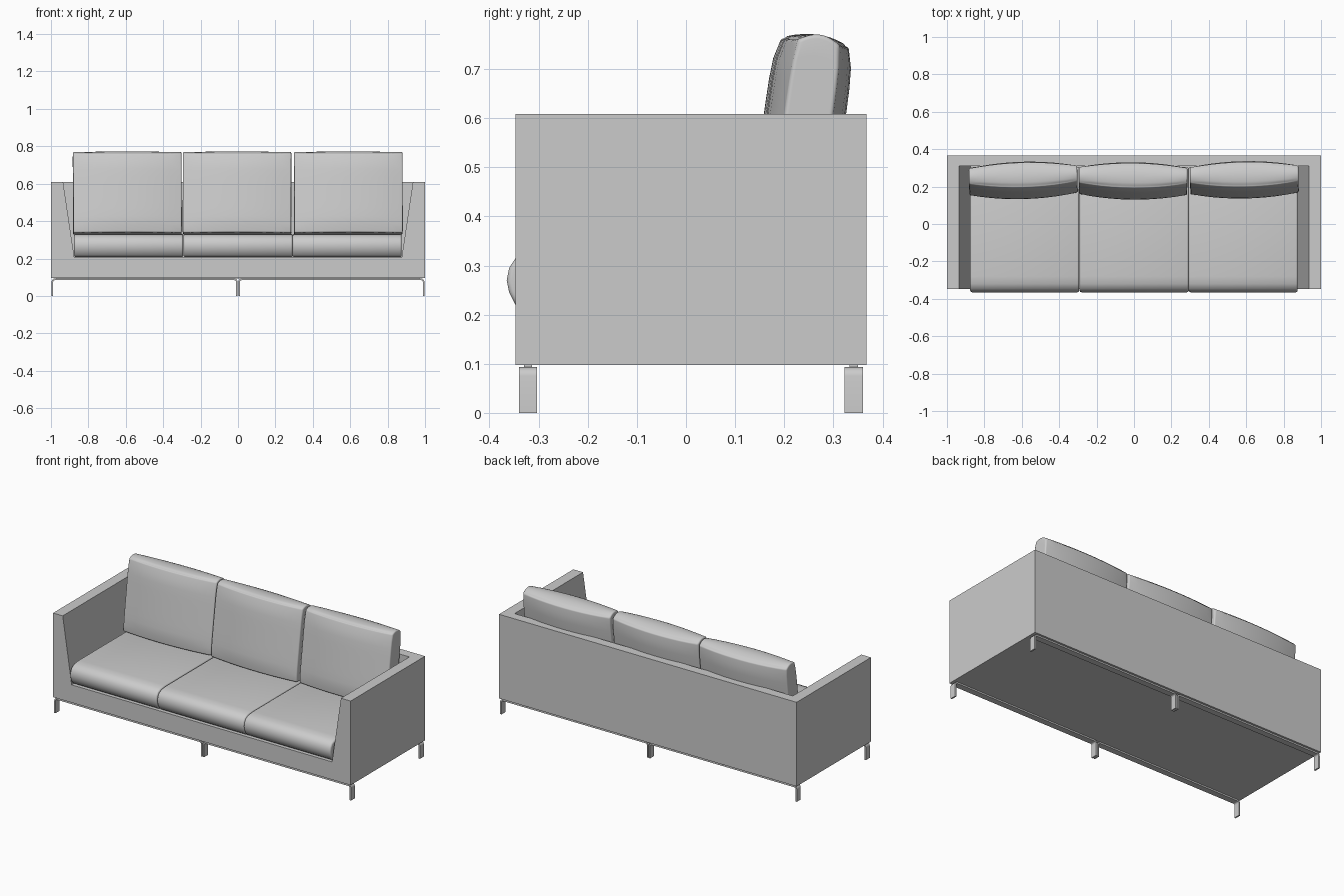
import bpy, bmesh, math
from mathutils import Matrix

if "Cube" in bpy.data.objects:
    bpy.data.objects.remove(bpy.data.objects["Cube"])


def finish(name, bm, smooth=None):
    bmesh.ops.recalc_face_normals(bm, faces=bm.faces)
    me = bpy.data.meshes.new(name)
    bm.to_mesh(me)
    bm.free()
    ob = bpy.data.objects.new(name, me)
    bpy.context.collection.objects.link(ob)
    if smooth:
        bpy.ops.object.select_all(action='DESELECT')
        ob.select_set(True)
        bpy.context.view_layer.objects.active = ob
        bpy.ops.object.shade_smooth_by_angle(angle=math.radians(smooth))
    return ob


def prism(points, vec):
    """Closed 3D outline extruded along vec."""
    bm = bmesh.new()
    face = bm.faces.new([bm.verts.new(p) for p in points])
    ext = bmesh.ops.extrude_face_region(bm, geom=[face], use_keep_orig=True)
    verts = [g for g in ext['geom'] if isinstance(g, bmesh.types.BMVert)]
    bmesh.ops.translate(bm, verts=verts, vec=vec)
    bmesh.ops.recalc_face_normals(bm, faces=bm.faces)
    return bm


def round_edges(bm, width, segments, angle):
    edges = [e for e in bm.edges if e.calc_face_angle(0) > math.radians(angle)]
    bmesh.ops.bevel(bm, geom=edges, offset=width, segments=segments,
                    profile=0.5, affect='EDGES', clamp_overlap=True)


# Upholstered shell: box with a tapered seat well
F, B, IN = -0.347, 0.367, 0.31
LOW, DECK, TOP = 0.097, 0.205, 0.608
body = finish("sofa_shell", prism(
    [(-1, F, LOW), (1, F, LOW), (1, F, TOP), (-1, F, TOP)], (0, B - F, 0)))
s = (0.935 - 0.875) / (TOP - DECK)
xt = 0.935 + 0.1 * s
well = finish("well_cutter", prism(
    [(-0.875, F - 0.1, DECK), (0.875, F - 0.1, DECK),
     (xt, F - 0.1, TOP + 0.1), (-xt, F - 0.1, TOP + 0.1)], (0, IN - F + 0.1, 0)))
mod = body.modifiers.new("seat_well", 'BOOLEAN')
mod.operation, mod.object, mod.solver = 'DIFFERENCE', well, 'EXACT'
bpy.context.view_layer.objects.active = body
bpy.ops.object.modifier_apply(modifier=mod.name)
bpy.data.objects.remove(well)

# Seat cushions: rounded front profile
seat = [(0.305, 0.207), (-0.33, 0.207), (-0.347, 0.22), (-0.36, 0.245),
        (-0.365, 0.27), (-0.36, 0.295), (-0.347, 0.315), (-0.32, 0.328),
        (-0.28, 0.332), (0.305, 0.332)]
for i, x in enumerate((-0.876, -0.291, 0.292)):
    bm = prism([(x, y, z) for y, z in seat], (0.583, 0, 0))
    round_edges(bm, 0.01, 3, 60)
    finish(f"seat_cushion_{i + 1}", bm, 50)


# Back cushions: leaning pillows, thickest in the middle
def back_cushion(name, x, y, turn):
    bm = bmesh.new()
    bmesh.ops.create_cube(bm, size=2)
    bmesh.ops.subdivide_edges(bm, edges=bm.edges, cuts=9, use_grid_fill=True)
    round_list = [e for e in bm.edges if e.calc_face_angle(0) > 1]
    for v in bm.verts:
        u, t, w = v.co
        half = (0.05 + 0.03 * (1 - u * u)) * (1 - 0.15 * abs(w) ** 6)
        crown = 0.016 * (1 - t * t) * max(w, 0)
        v.co = (0.29 * u, half * t, 0.213 * w + crown)
    bmesh.ops.bevel(bm, geom=round_list, offset=0.02, segments=4,
                    profile=0.5, affect='EDGES', clamp_overlap=True)
    bm.transform(Matrix.Translation((x, y, 0.543))
                 @ Matrix.Rotation(math.radians(turn), 4, 'Z')
                 @ Matrix.Rotation(math.radians(-8), 4, 'X'))
    finish(name, bm, 50)


for i, (x, y, turn) in enumerate(((-0.592, 0.233, 1.5), (-0.005, 0.23, -0.5), (0.59, 0.236, 1))):
    back_cushion(f"back_cushion_{i + 1}", x, y, turn)

# Steel runners: flat bar bent down into a leg at each end
def arc(cx, cz, r, a0, a1):
    return [(cx + r * math.cos(math.radians(a0 + (a1 - a0) * k / 4)),
             cz + r * math.sin(math.radians(a0 + (a1 - a0) * k / 4))) for k in range(5)]


T, R, ZT, X0, X1 = 0.009, 0.018, 0.093, 0.002, 0.997
outline = ([(X1, 0)] + arc(X1 - R, ZT - R, R, 0, 90) + arc(X0 + R, ZT - R, R, 90, 180)
           + [(X0, 0), (X0 + T, 0)] + arc(X0 + R, ZT - R, R - T, 180, 90)
           + arc(X1 - R, ZT - R, R - T, 90, 0) + [(X1 - T, 0)])
for row, y in (("front", -0.34), ("back", 0.323)):
    for side, sx in (("left", -1), ("right", 1)):
        bm = prism([(sx * x, y, z) for x, z in outline], (0, 0.037, 0))
        finish(f"{row}_{side}_leg_runner", bm, 40)

# Thin spacer pads joining runners to shell
for row, y in (("front", -0.33), ("back", 0.333)):
    finish(f"{row}_spacer", prism(
        [(-0.97, y, 0.092), (0.97, y, 0.092), (0.97, y, 0.098), (-0.97, y, 0.098)],
        (0, 0.017, 0)))
